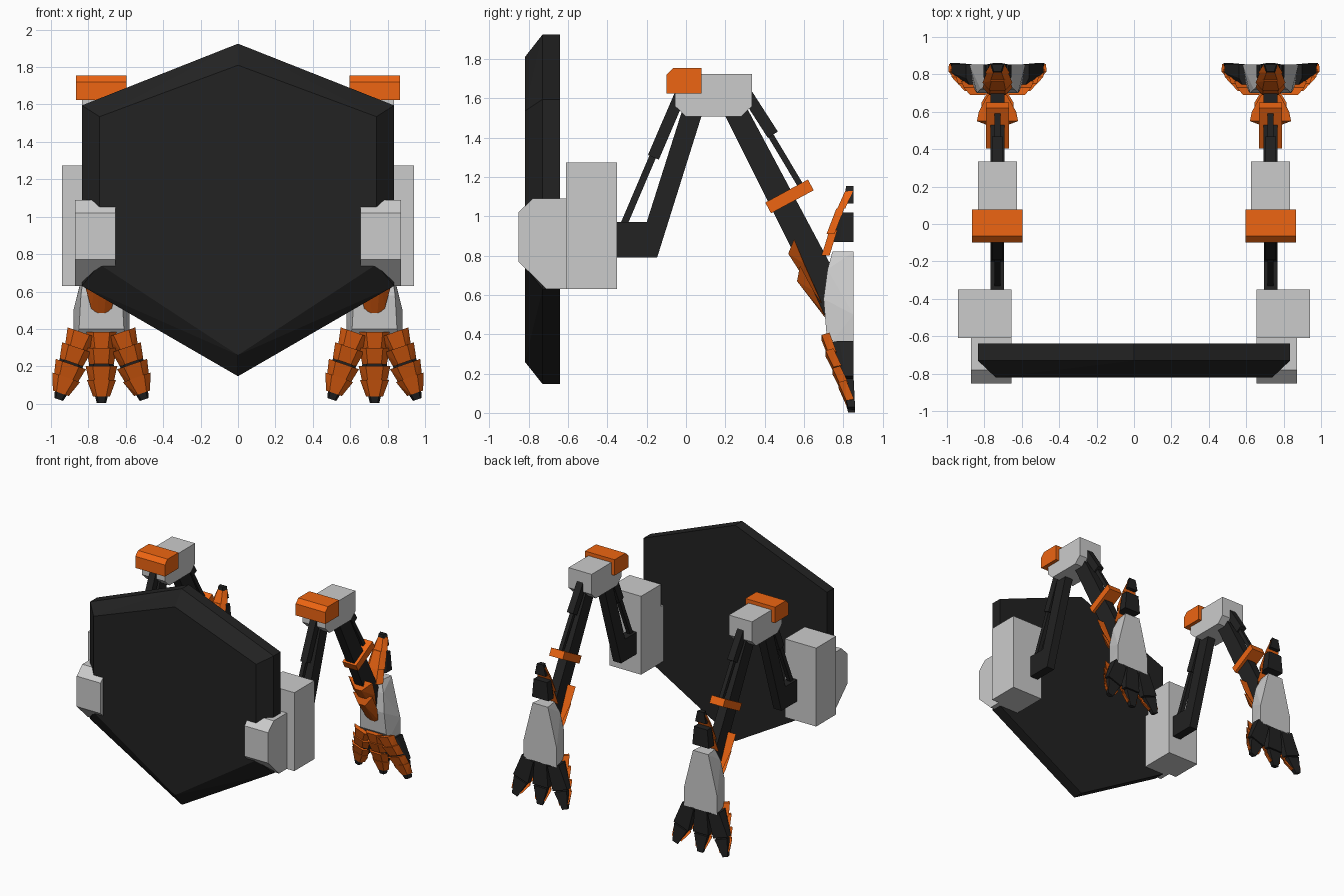
import bpy, bmesh, math
from mathutils import Vector

if "Cube" in bpy.data.objects:
    bpy.data.objects.remove(bpy.data.objects["Cube"])

CX = 0.73  # centre line of each arm


def material(name, rgb):
    m = bpy.data.materials.new(name)
    m.diffuse_color = (*rgb, 1)
    m.use_nodes = True
    m.node_tree.nodes["Principled BSDF"].inputs["Base Color"].default_value = m.diffuse_color
    return m


DARK = material("dark_metal", (0.016, 0.016, 0.016))
ORANGE = material("orange_paint", (0.85, 0.13, 0.006))


def finish(name, bm, mat, mirror=True):
    bmesh.ops.recalc_face_normals(bm, faces=bm.faces[:])
    me = bpy.data.meshes.new(name)
    bm.to_mesh(me)
    bm.free()
    ob = bpy.data.objects.new(name, me)
    bpy.context.collection.objects.link(ob)
    if mat:
        me.materials.append(mat)
    if mirror:
        ob.modifiers.new("mirror", 'MIRROR').use_axis[0] = True
    return ob


def prism(name, profile, half, mat=None, cx=CX):
    """Extrude a (y, z) profile along x."""
    bm = bmesh.new()
    f = bm.faces.new([bm.verts.new((cx - half, y, z)) for y, z in profile])
    ext = bmesh.ops.extrude_face_region(bm, geom=[f])
    vs = [v for v in ext["geom"] if isinstance(v, bmesh.types.BMVert)]
    bmesh.ops.translate(bm, verts=vs, vec=(2 * half, 0, 0))
    return finish(name, bm, mat)


def beam(name, a, b, width, half, mat=None):
    """Straight bar between two (y, z) points."""
    a, b = Vector(a), Vector(b)
    d = (b - a).normalized()
    n = Vector((-d.y, d.x)) * width / 2
    return prism(name, [a + n, b + n, b - n, a - n], half, mat)


def hull(name, points, mat=None, mirror=True):
    bm = bmesh.new()
    for p in points:
        bm.verts.new(p)
    bmesh.ops.convex_hull(bm, input=bm.verts[:])
    bmesh.ops.dissolve_limit(bm, angle_limit=0.02, verts=bm.verts[:], edges=bm.edges[:])
    return finish(name, bm, mat, mirror)


def both(points):
    """Symmetric pairs about the arm centre line."""
    return [(CX + s * x, y, z) for x, y, z in points for s in (-1, 1)]


# Hexagonal body plate with a bevelled front
outer = [(0, 1.925), (.835, 1.595), (.835, .63), (0, .147), (-.835, .63), (-.835, 1.595)]
inner = [(0, 1.81), (.74, 1.535), (.74, .745), (0, .26), (-.74, .745), (-.74, 1.535)]
hull("body_plate",
     [(x, y, z) for y in (-.64, -.73) for x, z in outer] + [(x, -.82, z) for x, z in inner],
     DARK, mirror=False)

# Shoulder clamps and housings
prism("shoulder_clamp", [(-.853, 1.02), (-.78, 1.09), (-.61, 1.09), (-.61, .63),
                         (-.71, .63), (-.853, .77)], .108, cx=.763)
prism("shoulder_housing", [(-.61, .63), (-.61, 1.275), (-.35, 1.275), (-.35, .63)], .143, cx=.797)

# Upper arm with its piston
prism("upper_arm", [(-.36, .79), (-.147, .79), (.085, 1.53), (.085, 1.6), (.0, 1.6),
                    (-.2, .97), (-.36, .97)], .036, DARK)
beam("upper_piston_rod", (-.32, .95), (-.12, 1.42), .035, .016, DARK)
beam("upper_piston_sleeve", (-.166, 1.30), (-.02, 1.64), .06, .028, DARK)

# Elbow block and its cap
prism("elbow_block", [(-.055, 1.725), (.335, 1.725), (.335, 1.56), (.28, 1.507),
                      (0, 1.507), (-.055, 1.56)], .105)
prism("elbow_cap", [(-.1, 1.625), (-.1, 1.72), (-.065, 1.755), (.078, 1.755), (.078, 1.625)],
      .135, ORANGE)

# Forearm with its piston and band
prism("forearm", [(.17, 1.57), (.30, 1.57), (.735, .755), (.76, .55), (.72, .47)], .038, DARK)
beam("forearm_piston_rod", (.42, 1.43), (.605, 1.12), .03, .016, DARK)
beam("forearm_piston_sleeve", (.31, 1.62), (.442, 1.415), .06, .028, DARK)
beam("forearm_band", (.418, 1.043), (.635, 1.16), .062, .062, ORANGE)

# Overlapping forearm scales
hull("forearm_scale_upper", both([(.03, .52, .81), (.11, .55, .885), (.10, .60, .76),
                                  (.05, .69, .56), (.015, .68, .56)]), ORANGE)
hull("forearm_scale_lower", both([(.03, .565, .67), (.09, .58, .75), (.085, .65, .62),
                                  (.055, .70, .51), (.015, .715, .475)]), ORANGE)

# Palm: flat back, raised front
hull("palm", both([(.07, .853, .82), (.15, .853, .50), (.15, .853, .345),
                   (.055, .745, .82), (.09, .72, .73), (.11, .70, .58),
                   (.12, .715, .40), (.13, .745, .365)]))


def digit(name, base, angle, segments, plates):
    """Dark tapered segments with folded orange plates, laid out from base along angle."""
    d = Vector((math.sin(angle), 0, math.cos(angle)))
    side = Vector((d.z, 0, -d.x))
    o = Vector((CX + base[0], 0, base[1]))

    def at(u, w, y):
        return o + d * u + side * w + Vector((0, y, 0))

    for i, (u0, u1, w0, w1, y0, y1) in enumerate(segments):
        hull(f"{name}_segment_{i + 1}",
             [at(u, s * w * k, y) for u, w, yf in ((u0, w0, y0), (u1, w1, y1))
              for k, y in ((1, .853), (1, yf + .035), (.65, yf)) for s in (-1, 1)], DARK)
    for i, (u0, u1, w0, w1, y0, y1) in enumerate(plates):
        hull(f"{name}_plate_{i + 1}",
             [at(u, s * w * k, y) for u, w, yf in ((u0, w0, y0), (u1, w1, y1))
              for k, y in ((1, yf + .04), (.55, yf)) for s in (-1, 1)], ORANGE)


# Three fingers fanned downwards
f_segments = [(.02, .215, .055, .07, .745, .775), (.225, .365, .06, .025, .785, .825)]
f_plates = [(-.015, .08, .08, .062, .69, .725), (.07, .155, .082, .066, .71, .75),
            (.165, .25, .085, .066, .745, .785), (.24, .33, .078, .045, .775, .815)]
for name, x, tilt in (("inner_finger", -.11, 19), ("middle_finger", 0, 0), ("outer_finger", .11, -19)):
    digit(name, (x, .368), math.radians(180 + tilt), f_segments, f_plates)

# Thumb pointing upwards
digit("thumb", (0, .80), 0,
      [(.07, .22, .075, .06, .75, .765), (.265, .355, .05, .03, .80, .815)],
      [(0, .13, .08, .065, .69, .73), (.11, .24, .08, .06, .715, .765), (.24, .33, .065, .04, .77, .81)])
